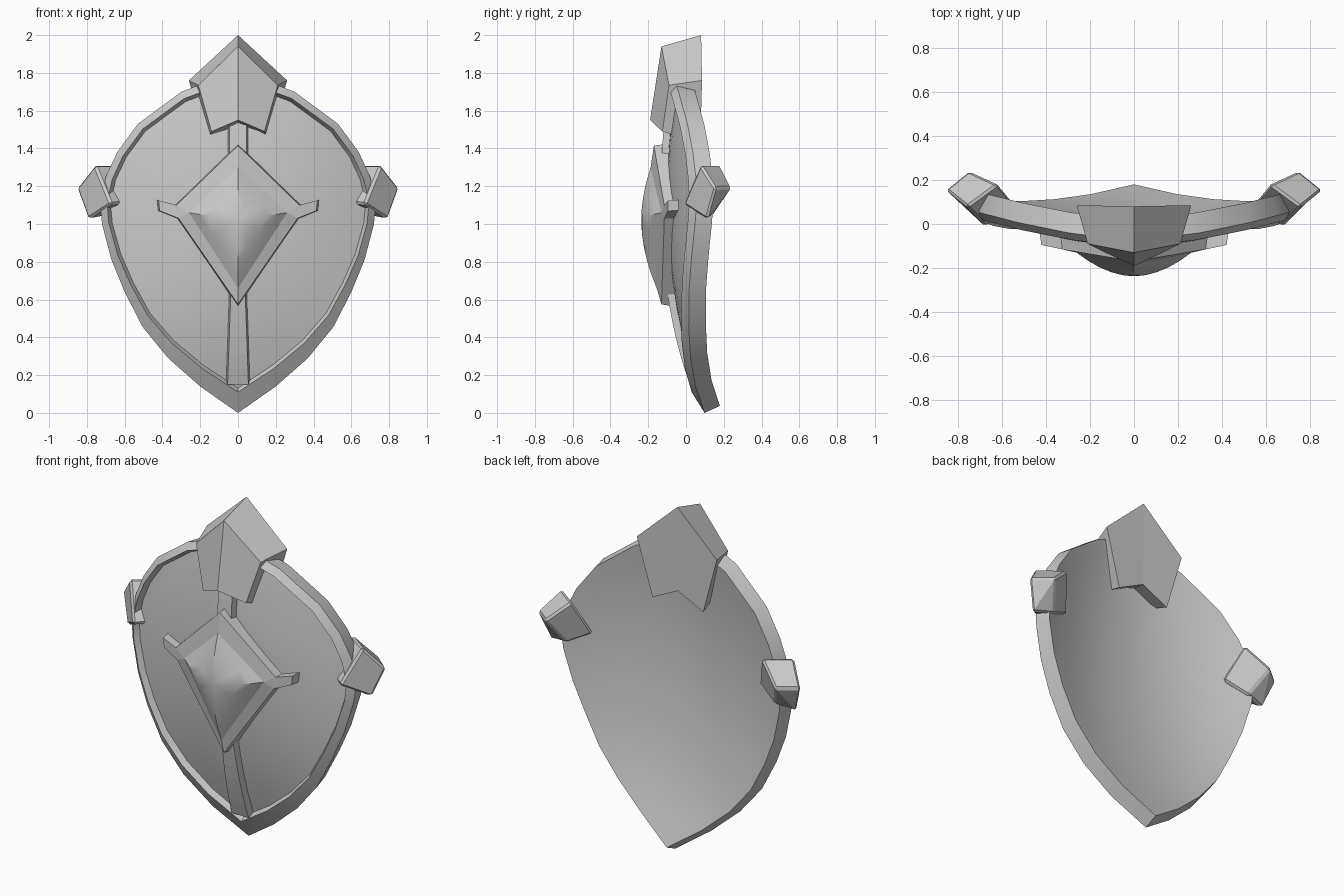
import bpy
import bmesh
import math
from mathutils import Vector

cube = bpy.data.objects.get("Cube")
if cube:
    bpy.data.objects.remove(cube, do_unlink=True)

GREY = (0.6, 0.6, 0.6, 1.0)
grey = bpy.data.materials.new("plain grey")
grey.use_nodes = True
grey.diffuse_color = GREY
grey.node_tree.nodes["Principled BSDF"].inputs["Base Color"].default_value = GREY


def finish(name, bm, smooth=False):
    """Turn a bmesh into a named object; smooth parts keep steep edges sharp."""
    bmesh.ops.recalc_face_normals(bm, faces=bm.faces)
    for face in bm.faces:
        face.smooth = smooth
    mesh = bpy.data.meshes.new(name)
    bm.to_mesh(mesh)
    bm.free()
    if smooth:
        mesh.set_sharp_from_angle(angle=math.radians(30))
    mesh.materials.append(grey)
    obj = bpy.data.objects.new(name, mesh)
    bpy.context.collection.objects.link(obj)
    return obj


def add_loop(bm, points):
    return [bm.verts.new(p) for p in points]


def bridge(bm, a, b):
    n = len(a)
    for i in range(n):
        j = (i + 1) % n
        bm.faces.new((a[i], a[j], b[j], b[i]))


def mirrored(half):
    """Close a half outline whose first and last points lie on x = 0."""
    return half + [(-p[0], *p[1:]) for p in reversed(half[1:-1])]


def surface(x, z):
    """Depth of the curved shield front."""
    d = z - 1.15
    return -0.1 + 0.13 * d ** 2 + 0.025 * d ** 4 + (0.33 + 0.12 * d) * x * x


MID = 1.05
OUTLINE = mirrored([(0, 0), (0.2, 0.14), (0.37, 0.29), (0.505, 0.455), (0.6, 0.64),
                    (0.67, 0.81), (0.72, 1.0), (0.73, 1.12), (0.7, 1.25), (0.64, 1.38),
                    (0.53, 1.53), (0.3, 1.7), (0.18, 1.745), (0, 1.79)])


def ring(sx, low, high, lift):
    """Shield outline scaled about its middle and laid on the curved surface."""
    points = []
    for x, z in OUTLINE:
        z = MID + (z - MID) * (low if z < MID else high)
        points.append((x * sx, surface(x * sx, z) + lift, z))
    return points


# Rim: outer wall, front band and inner wall
BACK = (0.975, 0.965, 0.98, 0.08)
INNER = (0.925, 0.875, 0.92, 0.0)
bm = bmesh.new()
loops = [add_loop(bm, ring(*r)) for r in
         (BACK, (1, 1, 1, -0.017), (0.95, 0.895, 0.945, -0.04), INNER)]
for a, b in zip(loops, loops[1:]):
    bridge(bm, a, b)
finish("rim", bm, smooth=True)


# Curved front panel and hollow back
def shell(name, edge):
    sx, low, high, lift = edge
    bm = bmesh.new()
    steps = 7
    rows = []
    for k in range(steps, 0, -1):
        f = k / steps
        rows.append(add_loop(bm, ring(sx * f, low * f, high * f, lift)))
    for a, b in zip(rows, rows[1:]):
        bridge(bm, a, b)
    centre = bm.verts.new((0, surface(0, MID) + lift, MID))
    last = rows[-1]
    for i, v in enumerate(last):
        bm.faces.new((v, last[(i + 1) % len(last)], centre))
    obj = finish(name, bm, smooth=True)
    # Open sheets: make the normals face away from the shield
    want = -1 if lift <= 0 else 1
    if obj.data.polygons[-1].normal.y * want < 0:
        obj.data.flip_normals()


shell("front_panel", INNER)
shell("back_panel", BACK)


# Central straps above and below the emblem
def strap(name, z0, z1, w0, w1, steps=6):
    bm = bmesh.new()
    rows = []
    for k in range(steps + 1):
        t = k / steps
        z, w = z0 + (z1 - z0) * t, w0 + (w1 - w0) * t
        y = surface(0, z)
        rows.append(add_loop(bm, [(-w - 0.012, y + 0.02, z), (-w, y - 0.035, z),
                                  (w, y - 0.035, z), (w + 0.012, y + 0.02, z)]))
    for a, b in zip(rows, rows[1:]):
        bridge(bm, a, b)
    bm.faces.new(rows[0])
    bm.faces.new(rows[-1])
    finish(name, bm)


strap("lower_strap", 0.15, 0.64, 0.055, 0.038)
strap("upper_strap", 1.36, 1.58, 0.045, 0.045, 2)

# Emblem frame: diamond with a short horn on each side
FRAME = mirrored([(0, -0.17, 1.415), (0.325, -0.115, 1.1), (0.42, -0.095, 1.125),
                  (0.415, -0.095, 1.07), (0.315, -0.115, 1.03), (0, -0.13, 0.575)])
GEM = mirrored([(0, -0.187, 1.3), (0.26, -0.13, 1.06), (0, -0.155, 0.66)])
bm = bmesh.new()
front = add_loop(bm, FRAME)
base = add_loop(bm, [(x * 1.025, surface(x, z) + 0.02, MID + (z - MID) * 1.035)
                     for x, y, z in FRAME])
gem = add_loop(bm, GEM)
bridge(bm, front, base)
for top, near, horn, horn_low, far, bottom, side in ((0, 1, 2, 3, 4, 5, 1),
                                                     (0, 9, 8, 7, 6, 5, 3)):
    bm.faces.new((front[top], front[near], gem[side], gem[0]))
    bm.faces.new((front[near], front[horn], front[horn_low], front[far]))
    bm.faces.new((front[near], front[far], gem[side]))
    bm.faces.new((front[far], front[bottom], gem[2], gem[side]))
finish("emblem_frame", bm)

# Emblem gem: soft domed diamond
bm = bmesh.new()
peak = Vector((0, -0.237, 1.02))
rows = []
for f in (1, 0.8, 0.6, 0.4, 0.2):
    row = []
    for i, corner in enumerate(GEM):
        following = GEM[(i + 1) % len(GEM)]
        for t in (0, 0.33, 0.67):
            p = Vector(corner).lerp(Vector(following), t)
            q = peak.lerp(p, f)
            q.y = peak.y + (p.y - peak.y) * f ** 1.9
            row.append(q)
    rows.append(add_loop(bm, row))
for a, b in zip(rows, rows[1:]):
    bridge(bm, a, b)
tip = bm.verts.new(peak)
for i, v in enumerate(rows[-1]):
    bm.faces.new((v, rows[-1][(i + 1) % len(rows[-1])], tip))
finish("emblem_gem", bm, smooth=True)

# Crest block at the top with a ridge down its front
CREST_FRONT = mirrored([(0, -0.13, 1.94), (0.21, -0.09, 1.735),
                        (0.14, -0.125, 1.49), (0, -0.19, 1.55)])
CREST_BACK = mirrored([(0, 0.08, 2.0), (0.26, 0.085, 1.76),
                       (0.165, 0.075, 1.425), (0, 0.075, 1.505)])
bm = bmesh.new()
front = add_loop(bm, CREST_FRONT)
back = add_loop(bm, CREST_BACK)
bridge(bm, front, back)
for loop in (front, back):
    bm.faces.new((loop[0], loop[1], loop[2], loop[3]))
    bm.faces.new((loop[0], loop[3], loop[4], loop[5]))
finish("crest", bm)

# Side clips: tilted bevelled blocks gripping the rim
CLIP = [(0.672, -0.015, 1.105), (0.757, 0.077, 1.315), (0.855, 0.155, 1.19), (0.795, 0.11, 1.025),
        (0.54, 0.09, 1.115), (0.616, 0.18, 1.315), (0.748, 0.242, 1.195), (0.675, 0.14, 1.045)]
for name, s in (("left_clip", 1), ("right_clip", -1)):
    bm = bmesh.new()
    add_loop(bm, [(x * s, y, z) for x, y, z in CLIP])
    bmesh.ops.convex_hull(bm, input=bm.verts)
    bmesh.ops.dissolve_limit(bm, angle_limit=0.4, verts=bm.verts, edges=bm.edges)
    clip = finish(name, bm)
    bevel = clip.modifiers.new("soft_edges", "BEVEL")
    bevel.width = 0.012
    bevel.segments = 1
